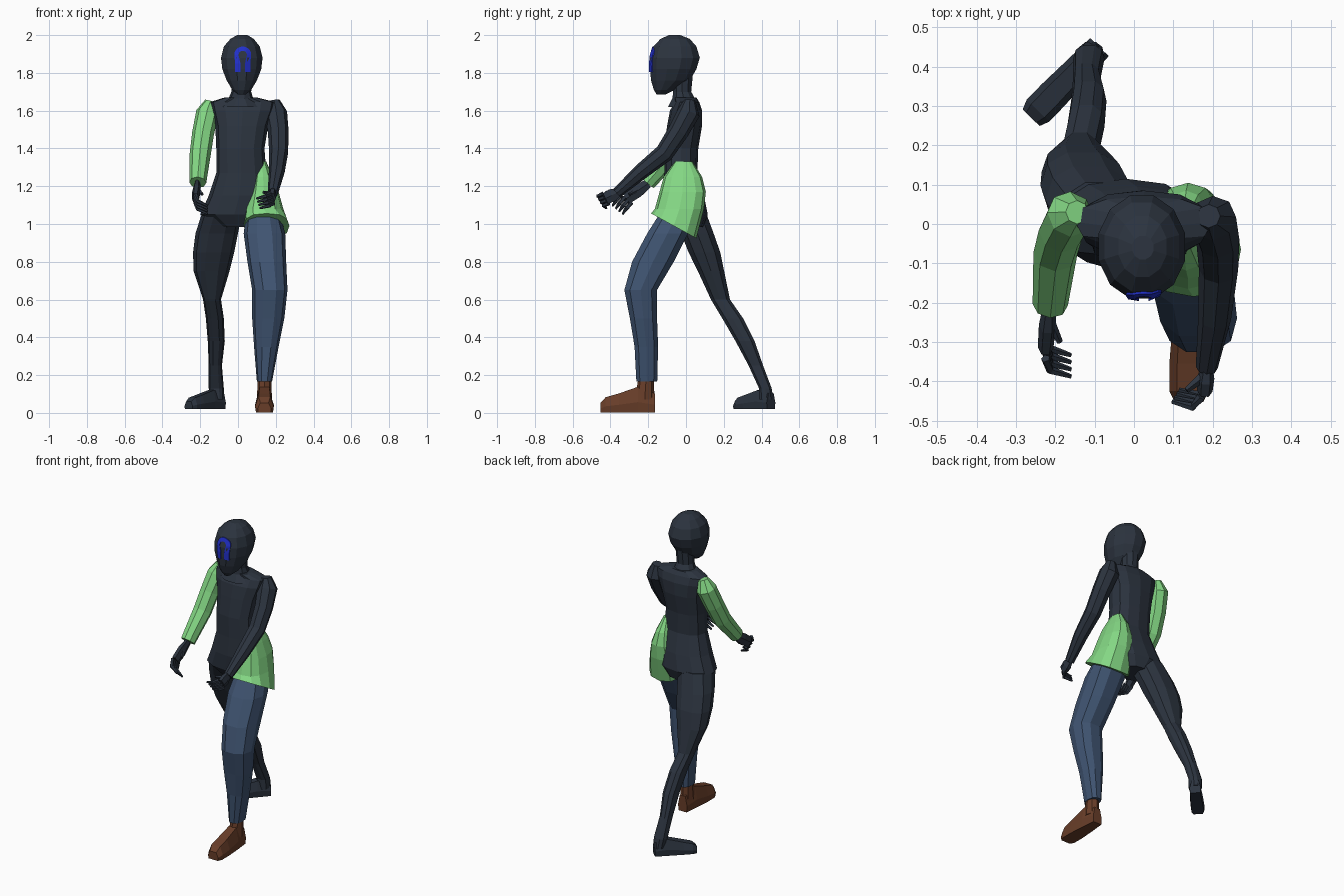
import bpy, bmesh, math
from mathutils import Vector
from mathutils.bvhtree import BVHTree


def material(name, rgb):
    m = bpy.data.materials.new(name)
    m.diffuse_color = (*rgb, 1)
    return m


DARK = material("dark slate", (0.025, 0.034, 0.050))
GREEN = material("light green", (0.23, 0.68, 0.23))
DENIM = material("denim blue", (0.050, 0.088, 0.165))
BROWN = material("brown leather", (0.140, 0.048, 0.022))
BLUE = material("bright blue", (0.016, 0.030, 0.62))


def skin(name, rings, mat):
    """Join equal rings of points into a closed, flat-shaded loft."""
    bm = bmesh.new()
    loops = [[bm.verts.new(p) for p in ring] for ring in rings]
    n = len(loops[0])
    for a, b in zip(loops, loops[1:]):
        for i in range(n):
            j = (i + 1) % n
            bm.faces.new((a[i], a[j], b[j], b[i]))
    bm.faces.new(loops[0])
    bm.faces.new(loops[-1])
    bmesh.ops.recalc_face_normals(bm, faces=bm.faces)
    me = bpy.data.meshes.new(name)
    bm.to_mesh(me)
    bm.free()
    me.materials.append(mat)
    ob = bpy.data.objects.new(name, me)
    bpy.context.collection.objects.link(ob)
    return ob


def body(name, rows, mat, n=12, e=1.0, phase=0.0, hem=0.0):
    """Stack of level rings (z, x0, x1, y0, y1); hem slopes the first ring along y."""
    rings = []
    for k, (z, x0, x1, y0, y1) in enumerate(rows):
        ring = []
        for i in range(n):
            a = 2 * math.pi * (i + phase) / n
            c, s = math.cos(a), math.sin(a)
            if phase:
                c, s = c / math.cos(math.pi / n), s / math.cos(math.pi / n)
            c, s = math.copysign(abs(c) ** e, c), math.copysign(abs(s) ** e, s)
            dy = s * (y1 - y0) / 2
            ring.append(((x0 + x1) / 2 + c * (x1 - x0) / 2, (y0 + y1) / 2 + dy,
                         z + (hem * dy if k == 0 else 0)))
        rings.append(ring)
    return skin(name, rings, mat)


def limb(name, pts, mat, n=8, flat=1.0, ref=(1, 0, 0)):
    """Tube through (x, y, z, radius); flat scales the radius along ref."""
    P = [Vector(p[:3]) for p in pts]
    rings = []
    for i, p in enumerate(P):
        t = (P[min(i + 1, len(P) - 1)] - P[max(i - 1, 0)]).normalized()
        v = t.cross(Vector(ref)).normalized()
        u = v.cross(t)
        r = pts[i][3]
        rings.append([p + r * (flat * u * math.cos(a) + v * math.sin(a))
                      for a in (2 * math.pi * k / n for k in range(n))])
    return skin(name, rings, mat)


def foot(name, heel, angle, z0, stations, mat):
    """Foot from cross-sections (distance from heel, half width, top height)."""
    d = Vector((math.cos(angle), math.sin(angle), 0))
    s = Vector((-d.y, d.x, 0))
    rings = []
    for t, w, h in stations:
        c = Vector(heel) + d * t
        rings.append([c + s * w * k + Vector((0, 0, z)) for k, z in
                      ((-0.9, z0), (0.9, z0), (1, z0 + h * 0.4), (0.6, z0 + h),
                       (-0.6, z0 + h), (-1, z0 + h * 0.4))])
    return skin(name, rings, mat)


def hand(side, wrist, knuckle, spread, bend, tip, thumb):
    """Flat palm, four curled fingers and a thumb."""
    w, k, s = Vector(wrist), Vector(knuckle), Vector(spread)
    limb(side + "_palm", [(*w, 0.027), (*w.lerp(k, 0.5), 0.04), (*k, 0.036)],
         DARK, 6, 0.55)
    for i in range(4):
        a = k + s * (i - 1.5)
        b = a + Vector(bend)
        limb(f"{side}_finger_{i + 1}", [(*a, 0.012), (*b, 0.011),
             (*(b + Vector(tip)), 0.006)], DARK, 5, 1, (0.2, 0.3, 1))
    b = w.lerp(k, 0.35)
    limb(side + "_thumb", [(*b, 0.015), (*(b + Vector(thumb)), 0.008)], DARK, 5)


# torso and neck
body("torso", [(0.985, -0.10, 0.10, -0.07, 0.09), (1.05, -0.20, 0.16, -0.11, 0.115),
               (1.15, -0.155, 0.17, -0.12, 0.095), (1.27, -0.115, 0.15, -0.115, 0.06),
               (1.40, -0.115, 0.14, -0.115, 0.065), (1.52, -0.12, 0.16, -0.10, 0.085),
               (1.60, -0.14, 0.19, -0.085, 0.085), (1.645, -0.15, 0.20, -0.06, 0.07),
               (1.67, -0.07, 0.10, -0.065, 0.055)], DARK, 12, 0.85)
body("neck", [(1.62, -0.10, 0.13, -0.10, 0.075), (1.665, -0.05, 0.08, -0.075, 0.05),
              (1.70, -0.035, 0.07, -0.07, 0.03), (1.80, -0.035, 0.075, -0.08, 0.04)],
     DARK, 10)

# head
head = body("head", [(1.685, 0.0, 0.04, -0.155, -0.11), (1.71, -0.03, 0.07, -0.17, -0.06),
                     (1.76, -0.06, 0.10, -0.185, 0.02), (1.82, -0.083, 0.123, -0.19, 0.055),
                     (1.88, -0.09, 0.13, -0.19, 0.073), (1.94, -0.075, 0.115, -0.172, 0.055),
                     (1.98, -0.04, 0.083, -0.135, 0.02), (2.0, -0.005, 0.05, -0.09, -0.03)],
            DARK, 12, 1.0, 0.5)

# arch-shaped face mark, laid on the front of the head
bm = bmesh.new()
bm.from_mesh(head.data)
tree = BVHTree.FromBMesh(bm)
bm.free()
cx, cz = 0.025, 1.895
pairs = [((-0.04, 1.805), (-0.012, 1.805)), ((-0.04, 1.85), (-0.012, 1.85))]
for i in range(11):
    a = math.pi * (1 - i / 10)
    c, s = math.cos(a), math.sin(a)
    pairs.append(((0.045 * c, cz + 0.045 * s), (0.022 * c, cz + 0.022 * s)))
pairs += [((0.04, 1.85), (0.012, 1.85)), ((0.04, 1.805), (0.012, 1.805))]


def on_face(x, z, lift):
    hit = tree.ray_cast(Vector((cx + x, -1, z)), Vector((0, 1, 0)))[0]
    return hit + Vector((0, -lift, 0))


skin("face_mark", [[on_face(*o, 0.006), on_face(*i, 0.006), on_face(*i, -0.002),
                    on_face(*o, -0.002)] for o, i in pairs], BLUE)

# hip wrap with a sloping hem
body("hip_wrap", [(0.99, 0.03, 0.272, -0.185, 0.055), (1.08, 0.035, 0.24, -0.165, 0.095),
                  (1.17, 0.06, 0.215, -0.14, 0.105), (1.25, 0.08, 0.185, -0.118, 0.085),
                  (1.33, 0.105, 0.15, -0.06, 0.035)], GREEN, 12, 0.8, 0, -0.55)

# front leg in trousers, back leg bare of them
body("front_trouser_leg", [(0.165, 0.10, 0.18, -0.265, -0.15), (0.35, 0.085, 0.215, -0.275, -0.145),
                           (0.50, 0.075, 0.245, -0.30, -0.15), (0.65, 0.075, 0.262, -0.33, -0.15),
                           (0.80, 0.05, 0.255, -0.29, -0.06), (0.95, 0.03, 0.25, -0.21, 0.015),
                           (1.06, 0.045, 0.22, -0.14, 0.05)], DENIM, 10, 0.85)
body("back_leg", [(0.07, -0.145, -0.075, 0.385, 0.465), (0.13, -0.155, -0.075, 0.385, 0.455),
                  (0.25, -0.155, -0.085, 0.33, 0.41), (0.38, -0.16, -0.07, 0.26, 0.365),
                  (0.50, -0.17, -0.075, 0.19, 0.305), (0.60, -0.185, -0.09, 0.13, 0.235),
                  (0.75, -0.235, -0.045, 0.06, 0.205), (0.85, -0.238, -0.02, 0.01, 0.185),
                  (0.95, -0.225, 0.0, -0.03, 0.15), (1.06, -0.19, 0.02, -0.09, 0.11)],
     DARK, 10, 0.85)

# feet
body("shoe_ankle", [(0.07, 0.10, 0.18, -0.27, -0.167), (0.20, 0.105, 0.175, -0.25, -0.17)], BROWN, 8)
foot("shoe", (0.14, -0.165, 0), -math.pi / 2, 0.003,
     [(0, 0.032, 0.10), (0.09, 0.042, 0.135), (0.19, 0.05, 0.10),
      (0.26, 0.05, 0.08), (0.288, 0.036, 0.05)], BROWN)
foot("back_foot", (-0.088, 0.45, 0), math.radians(226), 0.02,
     [(0, 0.033, 0.085), (0.08, 0.036, 0.10), (0.17, 0.04, 0.075),
      (0.225, 0.04, 0.06), (0.25, 0.03, 0.04)], DARK)

# arms
limb("sleeved_arm", [(-0.145, 0.03, 1.65, 0.03), (-0.162, 0.025, 1.59, 0.06),
                     (-0.185, -0.02, 1.48, 0.058), (-0.20, -0.075, 1.37, 0.056),
                     (-0.213, -0.205, 1.22, 0.045)], GREEN)
limb("bare_arm", [(0.19, 0.02, 1.655, 0.03), (0.20, 0.015, 1.59, 0.06),
                  (0.213, -0.04, 1.49, 0.055), (0.215, -0.115, 1.375, 0.05),
                  (0.205, -0.24, 1.275, 0.042), (0.185, -0.365, 1.165, 0.028)], DARK)

# hands
hand("sleeved", (-0.215, -0.20, 1.215), (-0.225, -0.315, 1.135), (0, -0.018, 0.014),
     (0.012, -0.03, -0.035), (0.052, -0.016, -0.025), (0.03, -0.06, -0.03))
hand("bare", (0.185, -0.36, 1.168), (0.18, -0.425, 1.135), (-0.006, -0.010, 0.017),
     (-0.022, -0.026, -0.012), (-0.052, 0.014, -0.014), (-0.05, -0.04, 0.012))
